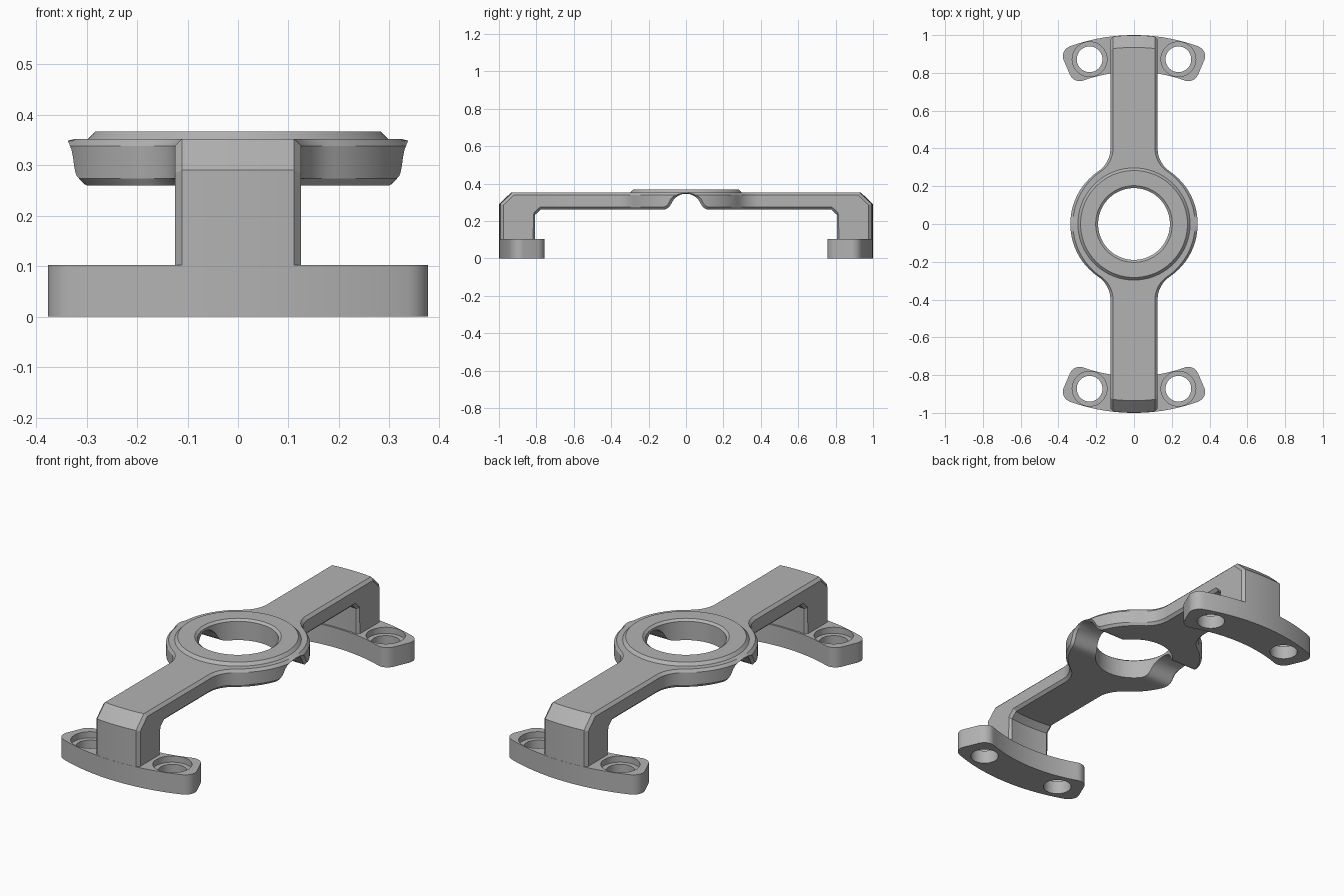
import bpy, bmesh, math
from mathutils import Vector

cube = bpy.data.objects.get("Cube")
if cube:
    bpy.data.objects.remove(cube, do_unlink=True)

grey = bpy.data.materials.new("plain_grey")
grey.use_nodes = True
grey.diffuse_color = (0.45, 0.45, 0.45, 1)
grey.node_tree.nodes["Principled BSDF"].inputs["Base Color"].default_value = (0.45, 0.45, 0.45, 1)

BEVEL, TOP, UNDER = 0.014, 0.352, 0.26
RING, ARM, HOLE = 0.337, 0.125, 0.19


def finish(name, bm):
    bmesh.ops.remove_doubles(bm, verts=bm.verts, dist=1e-5)
    bmesh.ops.recalc_face_normals(bm, faces=bm.faces)
    mesh = bpy.data.meshes.new(name)
    bm.to_mesh(mesh)
    bm.free()
    mesh.materials.append(grey)
    obj = bpy.data.objects.new(name, mesh)
    bpy.context.collection.objects.link(obj)
    return obj


def select(obj):
    bpy.ops.object.select_all(action='DESELECT')
    obj.select_set(True)
    bpy.context.view_layer.objects.active = obj


def smooth(obj):
    select(obj)
    bpy.ops.object.shade_smooth_by_angle(angle=math.radians(25))


def lathe(name, profile, centre=(0, 0), steps=96):
    """Revolve a closed (radius, z) profile about a vertical axis."""
    bm = bmesh.new()
    rows = []
    for s in range(steps):
        a = math.tau * s / steps
        rows.append([bm.verts.new((centre[0] + r * math.cos(a), centre[1] + r * math.sin(a), z))
                     for r, z in profile])
    n = len(profile)
    for s in range(steps):
        p, q = rows[s], rows[(s + 1) % steps]
        for i in range(n):
            j = (i + 1) % n
            bm.faces.new((p[i], p[j], q[j], q[i]))
    return finish(name, bm)


def cut(obj, radius, low, high, centre=(0, 0)):
    """Drill a vertical round hole."""
    tool = lathe("drill", [(0, low), (radius, low), (radius, high), (0, high)], centre)
    tool.hide_render = True
    mod = obj.modifiers.new("hole", 'BOOLEAN')
    mod.operation, mod.solver, mod.object = 'DIFFERENCE', 'EXACT', tool
    select(obj)
    bpy.ops.object.modifier_apply(modifier=mod.name)
    bpy.data.objects.remove(tool, do_unlink=True)


# Bridge plan: round hub blending into straight arms
def half_width(y):
    y = abs(y)
    if y < 0.279:
        return math.sqrt(RING ** 2 - y * y)
    if y < 0.4:
        return 0.271 - math.sqrt(0.146 ** 2 - (0.4 - y) ** 2)
    return ARM


# Underside: cross arch with flared lips
def underside(y):
    arch, lip, reach = 0.085, 0.05, 0.1254
    if y < 0.079:
        return UNDER + math.sqrt(arch ** 2 - y * y)
    if y < reach:
        return UNDER + lip - math.sqrt(lip ** 2 - (reach - y) ** 2)
    return UNDER


# Side profile as matching top and bottom points
steps = [0.4 * i / 40 for i in range(41)]
half = [((y, TOP), (y, underside(y))) for y in steps]
half += [((0.785, TOP), (0.785, UNDER)), ((0.82, TOP), (0.815, 0.232)),
         ((0.82, TOP), (0.815, 0.07)), ((0.935, TOP), (0.935, 0.07)),
         ((0.999, 0.29), (0.999, 0.07))]
pairs = [((-t[0], t[1]), (-b[0], b[1])) for t, b in reversed(half[1:])] + half
loop = []
for p in [t for t, b in pairs] + [b for t, b in reversed(pairs)]:
    if not loop or loop[-1] != p:
        loop.append(p)


def inset(i):
    """Mitred inward offset of one profile point (profile runs clockwise)."""
    a, p, b = (Vector(loop[k % len(loop)]) for k in (i - 1, i, i + 1))
    u, v = (p - a).normalized(), (b - p).normalized()
    m, n = Vector((u.y, -u.x)), Vector((v.y, -v.x))
    return p + (m + n) * (BEVEL / (1 + m.dot(n)))


inner = {p: inset(i) for i, p in enumerate(loop)}
for t, b in pairs:                       # meet in a knife edge above the arch
    if inner[b].y > inner[t].y:
        z = (inner[b].y + inner[t].y) / 2
        inner[t] = Vector((t[0], z))
        inner[b] = Vector((t[0], z))


def place(x, y, z):
    """Bend the posts round the centre."""
    if abs(y) > 0.75:
        y = math.copysign(math.sqrt(y * y - x * x), y)
    return (x, y, z)


bm = bmesh.new()
rows = {}
COLS = 8
for p in loop:
    q = inner[p]
    wide, flat = half_width(q.x), half_width(p[0]) - BEVEL
    row = [place(-wide, *q)]
    row += [place(flat * (2 * c / COLS - 1), *p) for c in range(COLS + 1)]
    row.append(place(wide, *q))
    rows[p] = [bm.verts.new(co) for co in row]
for i, p in enumerate(loop):
    r, s = rows[p], rows[loop[(i + 1) % len(loop)]]
    for c in range(COLS + 2):
        bm.faces.new((r[c], r[c + 1], s[c + 1], s[c]))
for (t0, b0), (t1, b1) in zip(pairs, pairs[1:]):
    for side in (0, -1):
        face = list(dict.fromkeys(rows[p][side] for p in (t0, t1, b1, b0)))
        bm.faces.new(face)
bridge = finish("bridge", bm)
cut(bridge, HOLE, 0, 1)
smooth(bridge)

# Raised collar round the hub opening
collar = lathe("hub_collar", [(HOLE, 0.3505), (0.297, 0.3505), (0.297, TOP), (0.283, 0.367),
                              (0.203, 0.367), (HOLE, 0.357)])
smooth(collar)


# Curved mounting feet with counterbored holes
def foot(name, sign):
    mid, span, depth, round_ = 0.903, 0.366, 0.097, 0.055
    outline = []
    for k in range(4):                   # rounded corners in bent coordinates
        cx = (span - round_) * (1 if k in (0, 3) else -1)
        cy = (depth - round_) * (1 if k < 2 else -1)
        outline += [(cx + round_ * math.cos(a), cy + round_ * math.sin(a))
                    for a in (math.pi / 2 * (k + j / 8) for j in range(9))]
        if k in (0, 2):                  # long edges follow the arc
            outline += [(cx * (1 - j / 12), cy + math.copysign(round_, cy)) for j in range(1, 24)]
    bm = bmesh.new()
    verts = [bm.verts.new(((mid + v) * math.sin(u / mid), sign * (mid + v) * math.cos(u / mid), 0))
             for u, v in outline]
    face = bm.faces.new(verts)
    top = bmesh.ops.extrude_face_region(bm, geom=[face])["geom"]
    bmesh.ops.translate(bm, vec=(0, 0, 0.102),
                        verts=[g for g in top if isinstance(g, bmesh.types.BMVert)])
    obj = finish(name, bm)
    for x in (-0.235, 0.235):
        cut(obj, 0.068, -0.1, 0.2, (x, sign * 0.872))
        cut(obj, 0.092, 0.07, 0.2, (x, sign * 0.872))
    smooth(obj)


foot("front_foot", -1)
foot("back_foot", 1)
